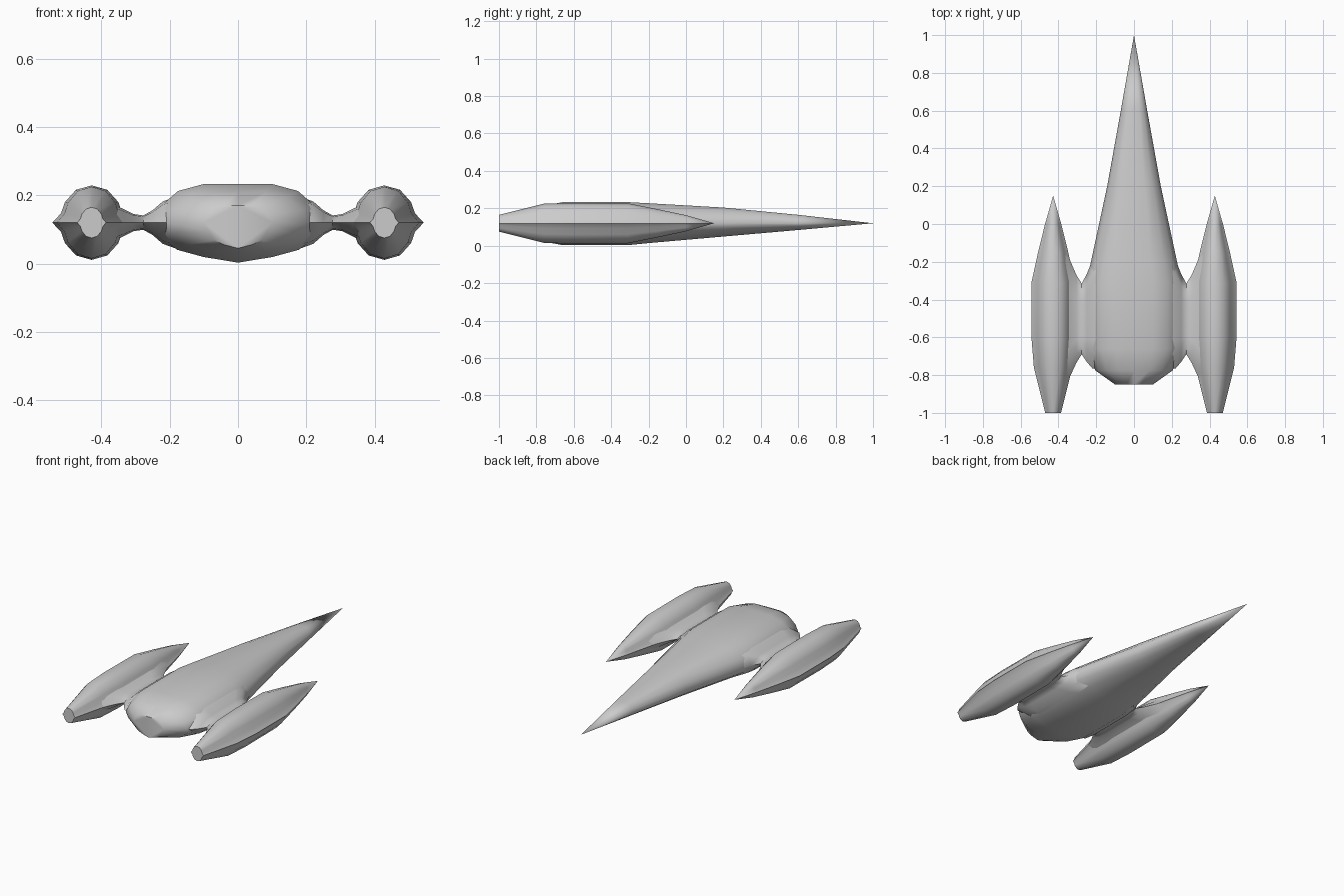
import bpy, bmesh, math
from mathutils import Vector

cube = bpy.data.objects.get("Cube")
if cube:
    bpy.data.objects.remove(cube, do_unlink=True)

grey = bpy.data.materials.new("hull_grey")
grey.use_nodes = True
colour = (0.6, 0.6, 0.6, 1)
grey.diffuse_color = colour
grey.node_tree.nodes["Principled BSDF"].inputs["Base Color"].default_value = colour

MID = 0.12  # height of the side ridges


def loft(name, rings, angle=60):
    """Skin a row of equal rings, with flat caps at both ends."""
    bm = bmesh.new()
    rows = [[bm.verts.new(p) for p in ring] for ring in rings]
    n = len(rows[0])
    for a, b in zip(rows, rows[1:]):
        for i in range(n):
            j = (i + 1) % n
            bm.faces.new((a[i], a[j], b[j], b[i]))
    bm.faces.new(rows[0])
    bm.faces.new(rows[-1])
    bmesh.ops.remove_doubles(bm, verts=bm.verts, dist=0.0005)
    bmesh.ops.recalc_face_normals(bm, faces=bm.faces)
    mesh = bpy.data.meshes.new(name)
    bm.to_mesh(mesh)
    bm.free()
    mesh.materials.append(grey)
    obj = bpy.data.objects.new(name, mesh)
    bpy.context.collection.objects.link(obj)
    bpy.ops.object.select_all(action="DESELECT")
    obj.select_set(True)
    bpy.context.view_layer.objects.active = obj
    bpy.ops.object.shade_smooth_by_angle(angle=math.radians(angle))
    return obj


def full_ring(half):
    """Mirror a half outline, top to bottom, across its centre line."""
    return half + [(-u, v) for u, v in half[-2:0:-1]]


def body_ring(outline, x, y, w, top, bottom):
    return [(x + u * w, y, MID + v * (top if v > 0 else bottom)) for u, v in outline]


# Fuselage: flat back, ridged sides, keeled belly; y, half width, top, bottom
hull = full_ring([(0, 1), (.4, 1), (.7, .82), (.91, .42), (1, 0),
                  (.93, -.34), (.71, -.68), (.4, -.86), (0, -1)])
hull_stations = [(-.85, .1, .05, .075), (-.775, .205, .09, .095), (-.66, .25, .113, .117),
                 (-.31, .25, .113, .117), (-.2, .228, .107, .106), (.2, .142, .084, .071),
                 (.6, .07, .045, .036), (1, 0, 0, 0)]
loft("fuselage", [body_ring(hull, 0, *s) for s in hull_stations])

# Engine pods: near round with a ridge on each side; y, half width, half height
pod = full_ring([(0, 1), (.4, .88), (.68, .55), (.78, .25), (1, 0),
                 (.78, -.25), (.68, -.55), (.4, -.88), (0, -1)])
pod_stations = [(-1, .042, .045), (-.76, .102, .105), (-.6, .115, .109), (-.31, .115, .107),
                (-.15, .08, .075), (0, .043, .043), (.15, 0, 0)]

# Wing webs: pinched between hull and pod; x, rear y, front y, half thickness
web_stations = [(.17, -.77, -.12, .08), (.22, -.765, -.19, .062), (.25, -.73, -.265, .036),
                (.277, -.69, -.315, .021), (.305, -.735, -.27, .025),
                (.335, -.80, -.2, .04), (.37, -.88, -.1, .055)]


def web_ring(side, x, rear, front, h):
    e = (front - rear) * 0.13
    pts = [(rear, 0), (rear + e, .85), (rear + 2 * e, 1), (front - 2 * e, 1), (front - e, .85),
           (front, 0), (front - e, -.85), (front - 2 * e, -1), (rear + 2 * e, -1), (rear + e, -.85)]
    return [(side * x, y, MID + v * h) for y, v in pts]


for side, label in ((1, "left"), (-1, "right")):
    loft(label + "_pod", [body_ring(pod, side * .428, y, w, h, h) for y, w, h in pod_stations])
    loft(label + "_wing_web", [web_ring(side, *s) for s in web_stations])
